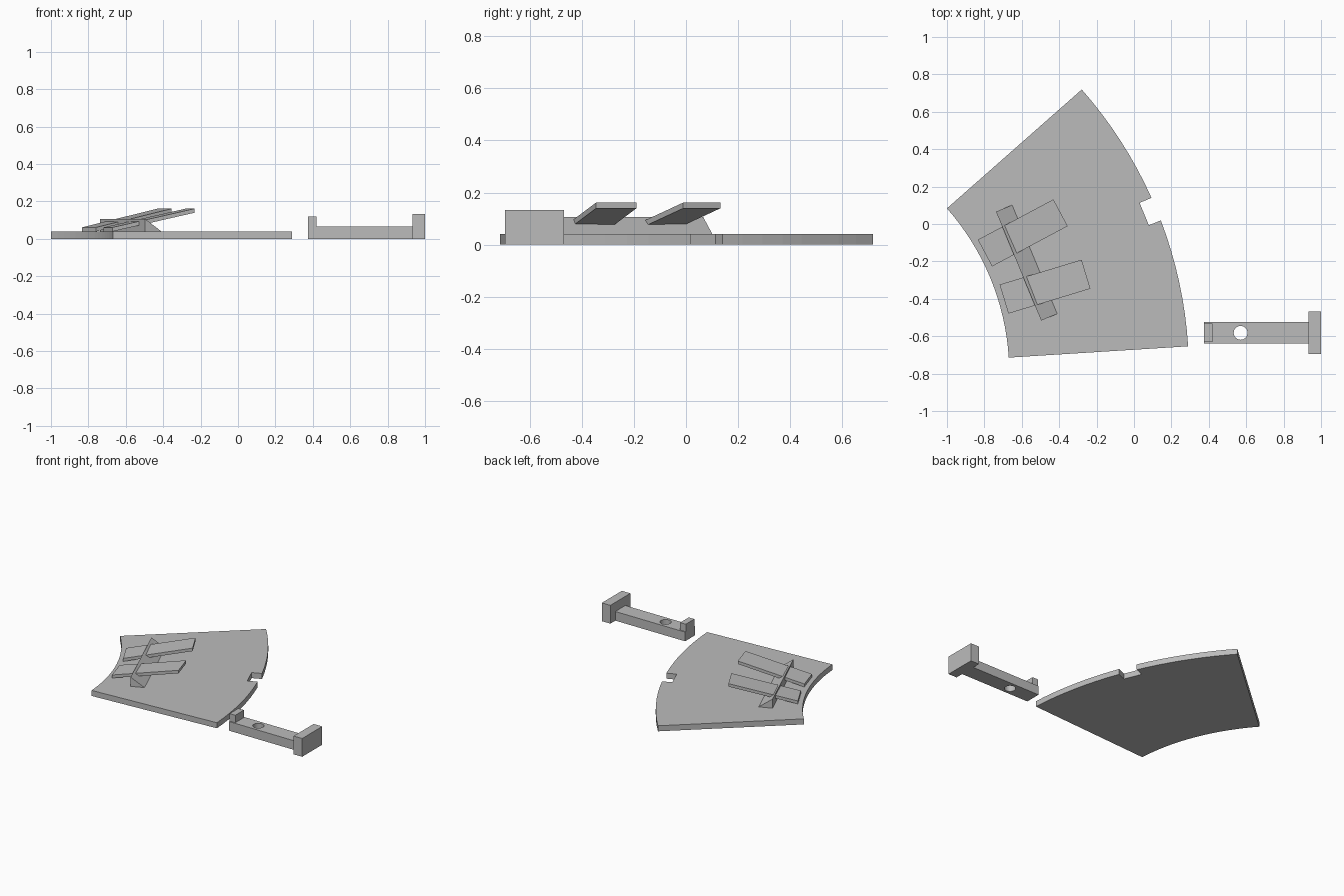
import bpy, bmesh, math
from mathutils import Matrix, Vector

cube = bpy.data.objects.get("Cube")
if cube:
    bpy.data.objects.remove(cube)

grey = bpy.data.materials.new("plain_grey")
grey.use_nodes = True
COLOUR = (0.5, 0.5, 0.5, 1)
grey.diffuse_color = COLOUR
grey.node_tree.nodes["Principled BSDF"].inputs["Base Color"].default_value = COLOUR

# Sector frame: arc centre on the ground, local x runs along the middle radius
CENTRE, MID = Vector((-2.0, -0.798, 0)), math.radians(22.5)
HALF, R_IN, R_OUT, THICK = math.radians(18.9), 1.333, 2.294, 0.04


def sector_frame(offset=0.0):
    return Matrix.Translation(CENTRE) @ Matrix.Rotation(MID + offset, 4, 'Z')


def prism(name, outline, push, frame=Matrix()):
    """Extrude a closed 3D outline along a vector."""
    bm = bmesh.new()
    face = bm.faces.new([bm.verts.new(p) for p in outline])
    moved = bmesh.ops.extrude_face_region(bm, geom=[face])["geom"]
    bmesh.ops.translate(bm, vec=push, verts=[v for v in moved if isinstance(v, bmesh.types.BMVert)])
    bmesh.ops.recalc_face_normals(bm, faces=bm.faces)
    bm.transform(frame)
    mesh = bpy.data.meshes.new(name)
    bm.to_mesh(mesh)
    bm.free()
    mesh.materials.append(grey)
    obj = bpy.data.objects.new(name, mesh)
    bpy.context.collection.objects.link(obj)
    return obj


def box(name, x0, x1, half_y, z0, z1, y=-0.582):
    outline = [(x0, y - half_y, z0), (x1, y - half_y, z0), (x1, y + half_y, z0), (x0, y + half_y, z0)]
    return prism(name, outline, (0, 0, z1 - z0))


def arc(radius, start, end, steps, cx=0, cy=0, z=0):
    angles = [start + (end - start) * i / steps for i in range(steps + 1)]
    return [(cx + radius * math.cos(a), cy + radius * math.sin(a), z) for a in angles]


def cut(target, cutter):
    mod = target.modifiers.new("cut", 'BOOLEAN')
    mod.operation, mod.solver, mod.object = 'DIFFERENCE', 'EXACT', cutter
    cutter.hide_render = True
    cutter.hide_set(True)
    cutter.display_type = 'WIRE'


# Curved base plate with a square notch in its outer rim
NOTCH_HALF, NOTCH_R = 0.065, 2.224
gap = math.asin(NOTCH_HALF / R_OUT)
outline = arc(R_OUT, -HALF, -gap, 8)
outline += [(NOTCH_R, -NOTCH_HALF, 0), (NOTCH_R, NOTCH_HALF, 0)]
outline += arc(R_OUT, gap, HALF, 8) + arc(R_IN, HALF, -HALF, 16)
plate = prism("base_plate", outline, (0, 0, THICK), sector_frame())

# Triangular support ridge
prism("support_ridge", [(1.497, -0.315, 0.03), (1.59, -0.315, 0.03), (1.59, -0.315, THICK),
                        (1.497, -0.315, 0.106)], (0, 0.63, 0), sector_frame())

# Two sloping boards resting on the ridge, each along its own radius
for side, offset in (("left", 5.6), ("right", -5.6)):
    prism(side + "_sloping_board", [(1.364, -0.081, 0.039), (1.822, -0.081, 0.139),
                                    (1.822, -0.081, 0.161), (1.364, -0.081, 0.061)],
          (0, 0.162, 0), sector_frame(math.radians(offset)))

# Separate bar with a drilled hole, an end tab and a wide head
bar = box("lever_bar", 0.375, 0.935, 0.057, 0, 0.066)
box("lever_tab", 0.375, 0.42, 0.049, 0.06, 0.12)
box("lever_head", 0.932, 1.0, 0.114, 0, 0.132)
hole = prism("hole_cutter", arc(0.037, 0, math.tau * 31 / 32, 31, 0.57, -0.582, -0.1), (0, 0, 0.3))
cut(bar, hole)
